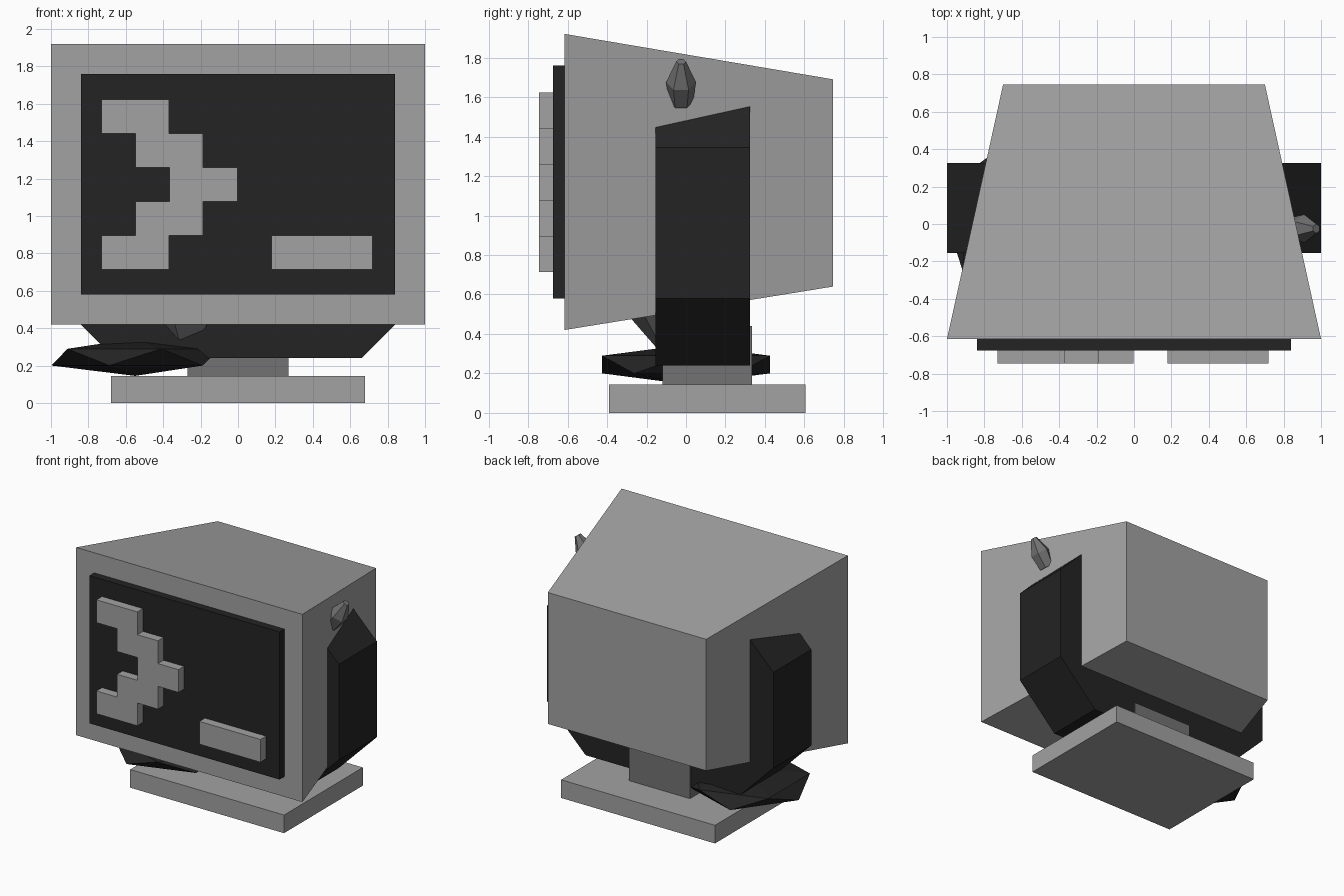
import bpy
import bmesh
from math import cos, sin, tau
from mathutils import Matrix, Vector

cube = bpy.data.objects.get("Cube")
if cube:
    bpy.data.objects.remove(cube, do_unlink=True)


def material(name, value):
    mat = bpy.data.materials.new(name)
    mat.use_nodes = True
    colour = (value, value, value, 1)
    mat.diffuse_color = colour
    mat.node_tree.nodes["Principled BSDF"].inputs["Base Color"].default_value = colour
    return mat


LIGHT = material("light grey", 0.36)
MID = material("mid grey", 0.17)
DARK = material("near black", 0.017)


def finish(name, bm, mat):
    bmesh.ops.recalc_face_normals(bm, faces=bm.faces)
    mesh = bpy.data.meshes.new(name)
    bm.to_mesh(mesh)
    bm.free()
    mesh.materials.append(mat)
    obj = bpy.data.objects.new(name, mesh)
    bpy.context.collection.objects.link(obj)
    return obj


def loft(name, rings, mat):
    """Skin a stack of equal-length rings and cap both ends."""
    bm = bmesh.new()
    loops = [[bm.verts.new(p) for p in ring] for ring in rings]
    n = len(loops[0])
    for a, b in zip(loops, loops[1:]):
        for i in range(n):
            j = (i + 1) % n
            bm.faces.new((a[i], a[j], b[j], b[i]))
    bm.faces.new(loops[0])
    bm.faces.new(loops[-1])
    return finish(name, bm, mat)


def rect(half, low, high):
    return [(-half, low), (half, low), (half, high), (-half, high)]


def at_depth(outline, y):
    return [(x, y, z) for x, z in outline]


def extrude(name, outline, y0, y1, mat):
    return loft(name, [at_depth(outline, y0), at_depth(outline, y1)], mat)


def gem(name, centre, scale, mat):
    bm = bmesh.new()
    transform = Matrix.Translation(centre) @ Matrix.Diagonal((*scale, 1))
    bmesh.ops.create_icosphere(bm, subdivisions=1, radius=1, matrix=transform)
    return finish(name, bm, mat)


# Tapered monitor housing and raised screen
loft("monitor_housing", [at_depth(rect(1, 0.42, 1.92), -0.615),
                         at_depth(rect(0.7, 0.64, 1.69), 0.745)], LIGHT)
extrude("screen", rect(0.84, 0.58, 1.76), -0.675, -0.6, DARK)

# Stepped chevron and underscore on the screen
step, left, width, base = 0.182, -0.73, 0.362, 0.713
right_side, left_side = [], []
for row, shift in enumerate((0, 1, 2, 1, 0)):
    x = left + shift * step
    for z in (base + row * step, base + (row + 1) * step):
        left_side.append((x, z))
        right_side.append((x + width, z))
extrude("screen_chevron", right_side + left_side[::-1], -0.745, -0.67, LIGHT)
extrude("screen_underscore", [(x + 0.45, z) for x, z in rect(0.27, base, 0.895)],
        -0.745, -0.67, LIGHT)

# Chamfered band wrapped around the housing
half, low, high, cut = 1.0, 0.24, 1.685, 0.34
half_band = [(half - cut, low), (half, low + cut),
             (half, high - cut), (half - cut, high)]
extrude("side_band", half_band + [(-x, z) for x, z in half_band[::-1]],
        -0.155, 0.325, DARK)

# Neck and base of the stand
extrude("stand_neck", rect(0.27, 0.1, 0.44), -0.12, 0.335, MID)
extrude("stand_base", rect(0.68, 0, 0.145), -0.39, 0.605, LIGHT)

# Faceted lumps under the housing
gem("flat_lump", (-0.55, 0, 0.245), (0.5, 0.5, 0.1), DARK)
gem("lower_lump", (-0.29, -0.08, 0.7), (0.255, 0.255, 0.45), MID)

# Small faceted knob leaning out of the left side
axis = Vector((0.58, 0, 0.81)).normalized()
side = Vector((0, 1, 0))
up = axis.cross(side)
profile = [((0.84, -0.025, 1.575), 0.06), ((0.91, -0.025, 1.675), 0.076),
           ((0.975, -0.025, 1.78), 0.025)]
loft("side_knob", [[Vector(c) + r * (cos(tau * i / 6) * side + sin(tau * i / 6) * up)
                    for i in range(6)] for c, r in profile], MID)
